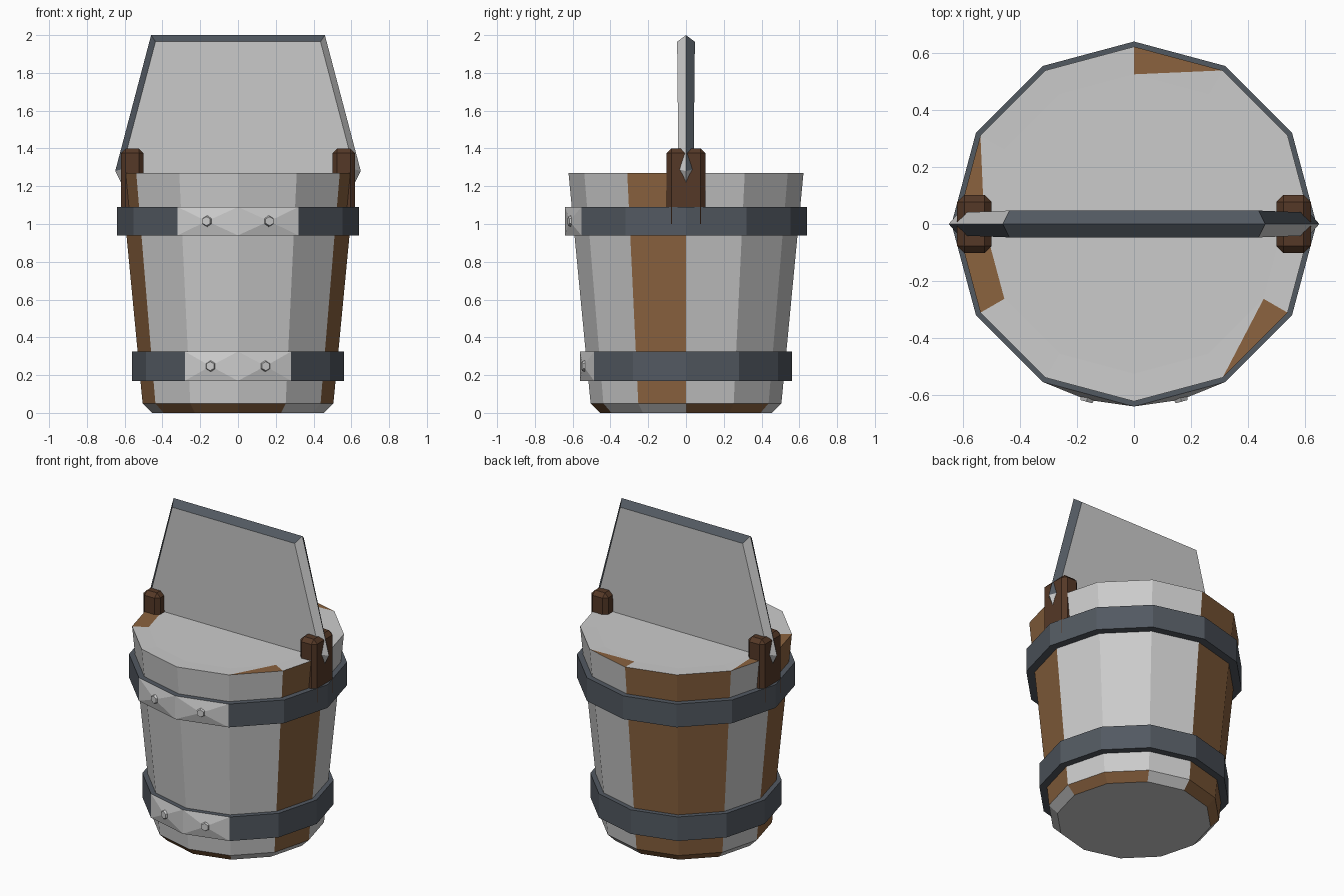
import bpy, bmesh
from math import sin, cos, pi, radians
from mathutils import Vector, Matrix

if "Cube" in bpy.data.objects:
    bpy.data.objects.remove(bpy.data.objects["Cube"])

N = 12


def material(name, rgb):
    m = bpy.data.materials.new(name)
    m.diffuse_color = (*rgb, 1)
    m.use_nodes = True
    m.node_tree.nodes["Principled BSDF"].inputs["Base Color"].default_value = m.diffuse_color
    return m


GREY = material("pale_grey", (0.62, 0.62, 0.62))
WOOD = material("stave_brown", (0.26, 0.125, 0.05))
DARK = material("post_brown", (0.09, 0.04, 0.02))
IRON = material("iron", (0.085, 0.10, 0.12))
MATS = [GREY, WOOD, DARK, IRON]


def finish(name, bm):
    bmesh.ops.recalc_face_normals(bm, faces=bm.faces)
    me = bpy.data.meshes.new(name)
    bm.to_mesh(me)
    bm.free()
    for m in MATS:
        me.materials.append(m)
    ob = bpy.data.objects.new(name, me)
    bpy.context.collection.objects.link(ob)
    return ob


def ring(bm, r, z):
    return [bm.verts.new((r * cos(2 * pi * i / N), r * sin(2 * pi * i / N), z)) for i in range(N)]


def face(bm, verts, mat=0):
    f = bm.faces.new(verts)
    f.material_index = mat
    return f


def bridge(bm, a, b, brown=(), mat=0):
    for i in range(N):
        j = (i + 1) % N
        face(bm, (a[i], a[j], b[j], b[i]), 1 if i in brown else mat)


# Staved body with chamfered foot and closed top
bm = bmesh.new()
foot, base, rim, lid = [ring(bm, r, z) for r, z in
                        ((0.455, 0), (0.505, 0.05), (0.622, 1.27), (0.525, 1.268))]
face(bm, foot)
bridge(bm, foot, base, (0, 1, 3, 4, 7, 8, 9))
bridge(bm, base, rim, (3, 4, 6, 11))
for i in range(N):
    j = (i + 1) % N
    face(bm, (rim[i], rim[j], lid[j]), 1 if i in (2, 5, 6, 10) else 0)
    face(bm, (rim[i], lid[j], lid[i]), 1 if i == 6 else 0)
face(bm, lid)
finish("bucket_body", bm)


# Iron bands with raised clasp facets and rivets at the front
def band(name, r, inner, z0, z1):
    bm = bmesh.new()
    loops = [ring(bm, rr, z) for rr, z in ((r, z0), (r, z1), (inner, z1), (inner, z0))]
    for k in range(4):
        bridge(bm, loops[k], loops[(k + 1) % 4], mat=3)
    bm.faces.ensure_lookup_table()
    front = [bm.faces[8], bm.faces[9]]
    for f in front:
        f.material_index = 0
    bm.normal_update()
    out = bmesh.ops.poke(bm, faces=front)
    zc = (z0 + z1) / 2
    for v in out["verts"]:
        v.co += Vector((v.co.x, v.co.y, 0)).normalized() * 0.02
    finish(name, bm)
    for side, deg in (("left", 255), ("right", 285)):
        d = Vector((cos(radians(deg)), sin(radians(deg)), 0))
        b = bmesh.new()
        bmesh.ops.create_cone(b, cap_ends=True, segments=6, radius1=0.036, radius2=0.024, depth=0.03)
        rot = d.to_track_quat('Z', 'Y').to_matrix().to_4x4()
        c = d * (r * cos(pi / N) + 0.012)
        b.transform(Matrix.Translation((c.x, c.y, zc)) @ rot)
        finish(name + "_rivet_" + side, b)


band("upper_band", 0.64, 0.58, 0.94, 1.09)
band("lower_band", 0.562, 0.50, 0.17, 0.325)

# Bevelled handle posts
for side, s in (("left", -1), ("right", 1)):
    bm = bmesh.new()
    bmesh.ops.create_cube(bm, size=1)
    bm.transform(Matrix.Translation((s * 0.56, 0, 1.2)) @ Matrix.Diagonal((0.12, 0.205, 0.4, 1)))
    edges = [e for e in bm.edges if max(v.co.z for v in e.verts) > 1.3]
    bmesh.ops.bevel(bm, geom=edges, offset=0.025, segments=1, affect='EDGES')
    for f in bm.faces:
        f.material_index = 2
    finish("post_" + side, bm)

# Handle: filled trapezoid panel with a ridged edge
bm = bmesh.new()
edge_pts = [(-0.62, 1.22), (-0.65, 1.28), (-0.46, 2.0), (0.46, 2.0), (0.65, 1.28), (0.62, 1.22)]
side_pts = [(-0.60, 1.25, 0.03), (-0.615, 1.29, 0.04), (-0.437, 1.965, 0.047)]
side_pts += [(-x, z, y) for x, z, y in reversed(side_pts)]
ridge = [bm.verts.new((x, 0, z)) for x, z in edge_pts]
for s in (-1, 1):
    panel = [bm.verts.new((x, s * y, z)) for x, z, y in side_pts]
    face(bm, panel)
    for i in range(6):
        j = (i + 1) % 6
        pale = i in (0, 4, 5) or (i == 3 and s < 0) or (i == 1 and s > 0)
        face(bm, (ridge[i], ridge[j], panel[j], panel[i]), 0 if pale else 3)
finish("handle", bm)
